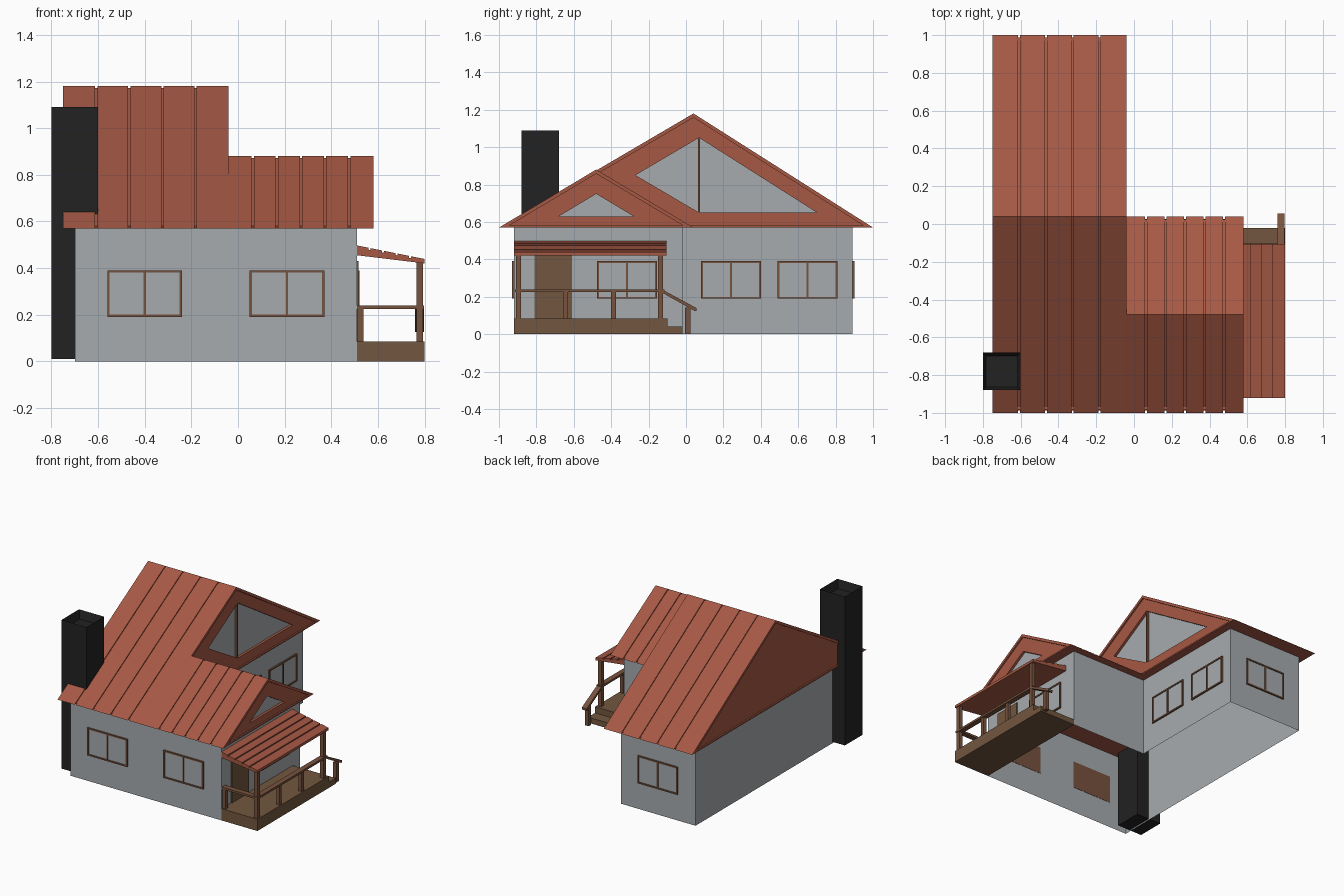
import bpy, bmesh

if "Cube" in bpy.data.objects:
    bpy.data.objects.remove(bpy.data.objects["Cube"])

def material(name, rgb):
    m = bpy.data.materials.new(name)
    m.diffuse_color = (*rgb, 1)
    m.use_nodes = True
    m.node_tree.nodes["Principled BSDF"].inputs["Base Color"].default_value = m.diffuse_color
    return m

WALL = material("wall grey", (0.385, 0.41, 0.425))
ROOF = material("roof red", (0.38, 0.098, 0.058))
WOOD = material("deck brown", (0.17, 0.093, 0.05))
TRIM = material("trim brown", (0.185, 0.085, 0.048))
BLACK = material("chimney black", (0.016, 0.016, 0.016))

def finish(name, bm, mat):
    bmesh.ops.recalc_face_normals(bm, faces=bm.faces)
    me = bpy.data.meshes.new(name)
    bm.to_mesh(me)
    bm.free()
    me.materials.append(mat)
    ob = bpy.data.objects.new(name, me)
    bpy.context.collection.objects.link(ob)
    return ob

def prism(name, pts, axis, a, b, mat, caps=True):
    """Extrude a 2D profile along an axis: x uses (y,z), y uses (x,z), z uses (x,y)."""
    place = {'x': lambda p, t: (t, p[0], p[1]),
             'y': lambda p, t: (p[0], t, p[1]),
             'z': lambda p, t: (p[0], p[1], t)}[axis]
    bm = bmesh.new()
    lo = [bm.verts.new(place(p, a)) for p in pts]
    hi = [bm.verts.new(place(p, b)) for p in pts]
    n = len(pts)
    for i in range(n):
        bm.faces.new((lo[i], lo[(i + 1) % n], hi[(i + 1) % n], hi[i]))
    if caps:
        bm.faces.new(lo)
        bm.faces.new(hi)
    return finish(name, bm, mat)

def box(name, x, y, z, mat):
    return prism(name, [(x[0], y[0]), (x[1], y[0]), (x[1], y[1]), (x[0], y[1])],
                 'z', z[0], z[1], mat)

# Wall shell on an L-shaped plan, open underneath
prism("walls", [(-0.70, -0.92), (0.51, -0.92), (0.51, -0.02), (-0.10, -0.02),
                (-0.10, 0.89), (-0.70, 0.89)], 'z', 0, 0.575, WALL, caps=False)

# Gabled roofs: solid body, raised panels with gaps, recessed gable window
def roof(name, x0, x1, y0, ridge, y1, top, count, pane):
    eave = 0.57
    sl, sr = (top - eave) / (ridge - y0), (top - eave) / (y1 - ridge)

    def line(d):  # roof line lowered by d
        return [(y0 + d / sl, eave), (ridge, top - d), (y1 - d / sr, eave)]
    body = prism(name + "_body", line(0.008), 'x', x0 + 0.01, x1 - 0.01, ROOF)
    cutter = prism("cutter", pane, 'x', x1 - 0.03, x1 + 0.05, ROOF)
    mod = body.modifiers.new("pane recess", 'BOOLEAN')
    mod.operation, mod.solver, mod.object = 'DIFFERENCE', 'EXACT', cutter
    dg = bpy.context.evaluated_depsgraph_get()
    dg.update()
    body.data = bpy.data.meshes.new_from_object(body.evaluated_get(dg))
    body.modifiers.clear()
    bpy.data.objects.remove(cutter)
    prism(name + "_gable_pane", pane, 'x', x1 - 0.032, x1 - 0.028, WALL)
    box(name + "_eave_board", (x0, x1), (y0 + 0.017, y1 - 0.017), (eave, eave + 0.01), ROOF)
    w = (x1 - x0) / count
    for i in range(count):
        a = x0 + i * w + (0.005 if i else 0)
        b = x0 + (i + 1) * w - (0.005 if i < count - 1 else 0)
        prism(f"{name}_panel_{i + 1}", line(0) + line(0.022)[::-1], 'x', a, b, ROOF)

roof("main_roof", -0.75, -0.04, -1, 0.04, 1, 1.18, 5,
     [(-0.27, 0.85), (0.07, 1.05), (0.70, 0.65), (0.07, 0.65)])
roof("wing_roof", -0.04, 0.58, -1, -0.48, 0.04, 0.88, 6,
     [(-0.68, 0.63), (-0.48, 0.75), (-0.28, 0.63)])
box("gable_mullion", (-0.07, -0.052), (0.064, 0.076), (0.65, 1.047), TRIM)

# Two-pane windows on a wall plane; side is the outward direction
def window(name, axis, plane, side, c):
    def part(label, u, z, d0, d1, mat):
        d = sorted((plane + side * d0, plane + side * d1))
        if axis == 'x':
            box(f"{name}_{label}", d, u, z, mat)
        else:
            box(f"{name}_{label}", u, d, z, mat)
    u0, u1, z0, z1, t = c - 0.16, c + 0.16, 0.19, 0.39, 0.01
    part("back", (u0, u1), (z0, z1), -0.002, 0.003, TRIM)
    part("pane", (u0 + t, u1 - t), (z0 + t, z1 - t), 0.003, 0.005, WALL)
    part("sill", (u0, u1), (z0, z0 + t), 0.003, 0.011, TRIM)
    part("head", (u0, u1), (z1 - t, z1), 0.003, 0.011, TRIM)
    for i, u in enumerate((u0, c - t / 2, u1 - t)):
        part(f"bar_{i + 1}", (u, u + t), (z0 + t, z1 - t), 0.003, 0.011, TRIM)

window("front_window_left", 'y', -0.92, -1, -0.40)
window("front_window_right", 'y', -0.92, -1, 0.21)
window("back_window", 'y', 0.89, 1, -0.40)
window("side_window_near", 'x', -0.10, 1, 0.24)
window("side_window_far", 'x', -0.10, 1, 0.65)
window("porch_window", 'x', 0.51, 1, -0.315)
box("door", (0.508, 0.517), (-0.81, -0.61), (0.085, 0.43), WOOD)

# Chimney with a sunken top
ch = box("chimney", (-0.80, -0.60), (-0.88, -0.68), (0.01, 1.09), BLACK)
bm = bmesh.new()
bm.from_mesh(ch.data)
top = max(bm.faces, key=lambda f: f.calc_center_median().z)
bmesh.ops.inset_region(bm, faces=[top], thickness=0.025)
bmesh.ops.translate(bm, verts=top.verts[:], vec=(0, 0, -0.06))
bm.to_mesh(ch.data)
bm.free()

# Porch deck, step and posts
box("porch_deck", (0.51, 0.80), (-0.92, -0.10), (0, 0.085), WOOD)
box("porch_step", (0.51, 0.80), (-0.10, -0.02), (0, 0.04), WOOD)
for i, y in enumerate((-0.91, -0.15)):
    box(f"porch_post_{i + 1}", (0.765, 0.793), (y, y + 0.028), (0.085, 0.435), TRIM)

# Railing
box("side_rail", (0.76, 0.798), (-0.915, -0.115), (0.225, 0.24), TRIM)
box("front_rail", (0.51, 0.798), (-0.915, -0.877), (0.225, 0.24), TRIM)
box("front_rail_post", (0.512, 0.538), (-0.91, -0.884), (0.085, 0.225), TRIM)
for i, y in enumerate((-0.655, -0.40)):
    box(f"rail_post_{i + 1}", (0.767, 0.791), (y, y + 0.025), (0.085, 0.225), TRIM)
prism("stair_rail", [(-0.13, 0.223), (-0.13, 0.24), (0.055, 0.14), (0.055, 0.125), (0.045, 0.125)],
      'x', 0.76, 0.798, TRIM)
box("stair_post", (0.765, 0.793), (-0.005, 0.025), (0, 0.142), TRIM)

# Porch roof: wedge with planks running along it
def slope(x):
    return 0.497 - (x - 0.51) * 0.2

prism("porch_roof_body", [(0.51, 0.455), (0.80, 0.42), (0.80, slope(0.80) - 0.008),
                          (0.51, slope(0.51) - 0.008)], 'y', -0.92, -0.105, ROOF)
for i in range(5):
    a, b = 0.51 + i * 0.058, 0.51 + (i + 1) * 0.058 - (0.008 if i < 4 else 0)
    prism(f"porch_roof_plank_{i + 1}", [(a, slope(a) - 0.009), (b, slope(b) - 0.009),
                                        (b, slope(b)), (a, slope(a))], 'y', -0.92, -0.105, ROOF)
